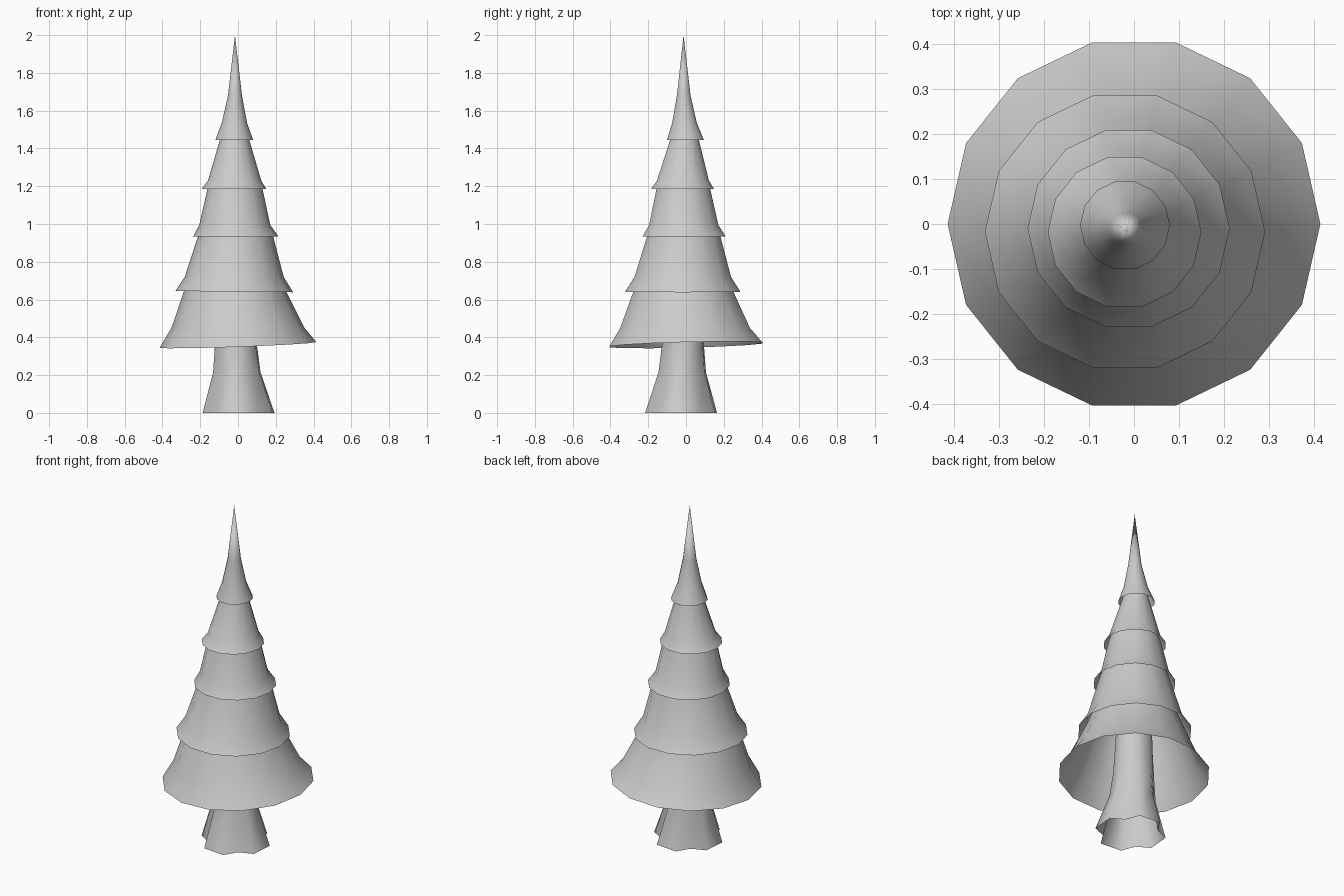
import bpy, bmesh
from math import pi, cos, sin, radians

if "Cube" in bpy.data.objects:
    bpy.data.objects.remove(bpy.data.objects["Cube"])


def loft(name, rings, tip=None):
    """Skin a stack of equal-length point rings, optionally closing to a tip."""
    bm = bmesh.new()
    loops = [[bm.verts.new(p) for p in ring] for ring in rings]
    n = len(loops[0])
    for a, b in zip(loops, loops[1:]):
        for i in range(n):
            j = (i + 1) % n
            bm.faces.new((a[i], a[j], b[j], b[i]))
    if tip:
        t = bm.verts.new(tip)
        for i in range(n):
            bm.faces.new((loops[-1][i], loops[-1][(i + 1) % n], t))
    for f in bm.faces:
        f.smooth = True
    me = bpy.data.meshes.new(name)
    bm.to_mesh(me)
    bm.free()
    ob = bpy.data.objects.new(name, me)
    bpy.context.collection.objects.link(ob)
    return ob


def circle(z, r, cx, cy, sx=0.0, sy=0.0, n=14):
    """Ring with optional tilt slopes along x and y."""
    pts = []
    for i in range(n):
        x, y = r * cos(2 * pi * i / n), r * sin(2 * pi * i / n)
        pts.append((cx + x, cy + y, z + sx * x + sy * y))
    return pts


# Foliage tiers: flared open skirts, each tucked up inside the next
C = (-0.016, -0.014)
tiers = [
    [(0.36, 0.415, 0, 0, 0.036, 0.025), (0.45, 0.352, 0.0, -0.005),
     (0.645, 0.27, *C), (0.74, 0.232, *C)],
    [(0.642, 0.312, -0.02, -0.017, -0.011), (0.72, 0.262, -0.02, -0.017),
     (0.935, 0.199, -0.013, -0.012), (1.01, 0.175, -0.013, -0.012)],
    [(0.935, 0.225, -0.012, -0.01), (0.995, 0.188, -0.017, -0.012),
     (1.185, 0.146, *C), (1.24, 0.127, *C)],
    [(1.185, 0.171, -0.021, -0.018), (1.23, 0.141, -0.018, -0.016),
     (1.445, 0.078, -0.018, -0.008), (1.52, 0.058, -0.018, -0.008)],
    [(1.445, 0.1, -0.02, -0.003), (1.535, 0.067, -0.019, -0.008),
     (1.68, 0.037, -0.016, -0.012)],
]
for k, rings in enumerate(tiers):
    tip = (-0.016, -0.013, 2.0) if k == 4 else None
    loft(f"foliage_tier_{k + 1}", [circle(*r) for r in rings], tip)


# Trunk: four blunt roots flaring out at the ground, nearly round above
def root_ring(z, r_root, r_valley, cx, cy):
    pts = []
    for k in range(4):
        for off, r in ((-20, r_root), (20, r_root), (45, r_valley)):
            a = radians(90 * k - 5 + off)
            pts.append((cx + r * cos(a), cy + r * sin(a), z))
    return pts


loft("trunk", [
    root_ring(0.0, 0.197, 0.15, 0.003, -0.026),
    root_ring(0.215, 0.13, 0.115, -0.006, -0.02),
    root_ring(0.36, 0.115, 0.108, -0.011, -0.016),
    root_ring(0.62, 0.1, 0.1, -0.012, -0.015),
])
